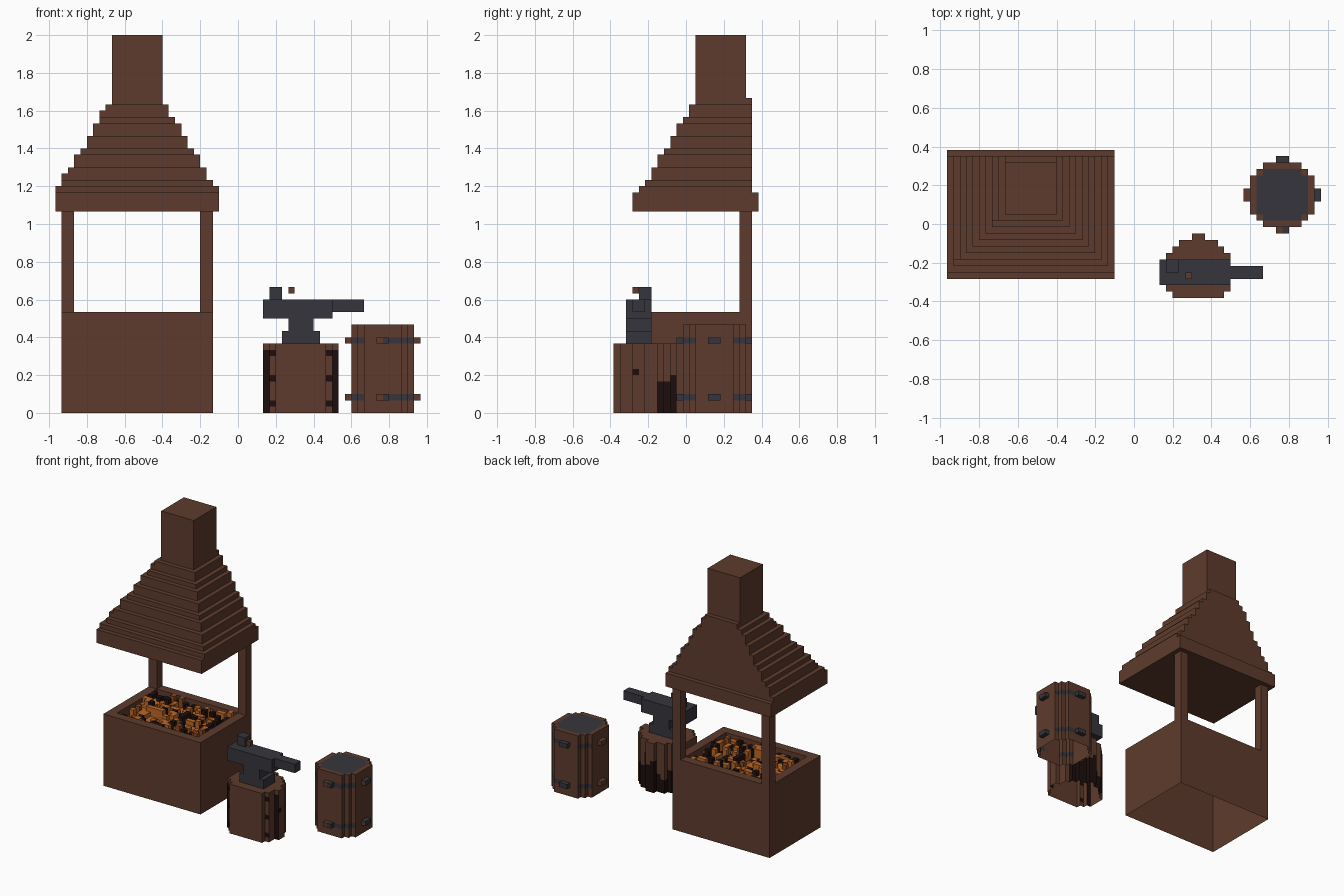
import bpy, bmesh, math, random

if "Cube" in bpy.data.objects:
    bpy.data.objects.remove(bpy.data.objects["Cube"])

random.seed(7)
U = 1 / 30                       # size of one block
OX, OY = -0.967, -0.383          # corner of the block grid

COLOURS = {
    "brown": (0.112, 0.044, 0.026),
    "iron": (0.037, 0.036, 0.045),
    "dark_bark": (0.012, 0.004, 0.004),
    "orange_ember": (0.52, 0.14, 0.02),
    "dull_ember": (0.26, 0.065, 0.015),
    "charcoal": (0.014, 0.006, 0.006),
}
NAMES = list(COLOURS)
MATS = []
for name, rgb in COLOURS.items():
    m = bpy.data.materials.new(name)
    m.diffuse_color = (*rgb, 1)
    m.use_nodes = True
    m.node_tree.nodes["Principled BSDF"].inputs["Base Color"].default_value = m.diffuse_color
    MATS.append(m)


def block(x0, x1, y0, y1, z0, z1):
    return {(i, j, k) for i in range(x0, x1) for j in range(y0, y1) for k in range(z0, z1)}


def rows(extents, y0, z0, z1):
    """Stack of x ranges, one per row of y, extruded upwards."""
    cells = set()
    for n, (a, b) in enumerate(extents):
        cells |= block(a, b, y0 + n, y0 + n + 1, z0, z1)
    return cells


def build(name, cells, paint):
    """Skin a set of blocks; paint(cell, axis, sign) names the colour of each face."""
    bm = bmesh.new()
    verts = {}

    def vert(p):
        if p not in verts:
            verts[p] = bm.verts.new((OX + p[0] * U, OY + p[1] * U, p[2] * U))
        return verts[p]

    for c in sorted(cells):
        for axis in range(3):
            for sign in (-1, 1):
                near = list(c)
                near[axis] += sign
                if tuple(near) in cells or near[2] < 0:   # undersides on the ground stay open
                    continue
                quad = []
                for du, dv in ((0, 0), (1, 0), (1, 1), (0, 1)):
                    p = list(c)
                    p[axis] += sign > 0
                    p[(axis + 1) % 3] += du
                    p[(axis + 2) % 3] += dv
                    quad.append(vert(tuple(p)))
                f = bm.faces.new(quad if sign > 0 else quad[::-1])
                f.material_index = NAMES.index(paint(c, axis, sign))
    # merge flat areas of one colour
    bmesh.ops.dissolve_limit(bm, angle_limit=math.radians(1), verts=bm.verts[:],
                             edges=bm.edges[:], delimit={'MATERIAL'})
    me = bpy.data.meshes.new(name)
    bm.to_mesh(me)
    bm.free()
    for m in MATS:
        me.materials.append(m)
    ob = bpy.data.objects.new(name, me)
    bpy.context.collection.objects.link(ob)
    return ob


def plain(colour):
    return lambda c, axis, sign: colour


# Forge: box with a recessed tray and two rear posts
forge = block(1, 25, 4, 22, 0, 16) - block(3, 23, 6, 20, 13, 16)
forge |= block(1, 3, 20, 22, 16, 32) | block(23, 25, 20, 22, 16, 32)
build("forge_base", forge, plain("brown"))

# Coals: uneven columns, glowing mostly in the middle
coals, glow = set(), {}
for i in range(3, 23):
    for j in range(6, 20):
        top = random.choice((14, 14, 15, 15, 16))
        coals |= block(i, i + 1, j, j + 1, 13, top)
        edge = min(i - 3, 22 - i, j - 6, 19 - j)
        hot = 0.3 if edge == 0 else 0.6
        r = random.random()
        glow[i, j] = "orange_ember" if r < hot else "dull_ember" if r < hot + 0.12 else "charcoal"
build("coals", coals, lambda c, axis, sign: glow[c[0], c[1]])

# Hood: stepped on three sides, straight at the back, then the chimney
LEFT = (36, 38, 39, 41, 42, 44, 46, 48, 49)
RIGHT = (36, 37, 39, 41, 42, 44, 46, 47, 49)
FRONT = (35, 36, 37, 39, 41, 42, 44, 46, 47, 49)
hood = block(0, 26, 3, 23, 32, 35)
for k in range(35, 49):
    x0, x1, y0 = (sum(t <= k for t in side) for side in (LEFT, RIGHT, FRONT))
    hood |= block(x0, 26 - x1, 3 + y0, 22, k, k + 1)
hood |= block(9, 17, 13, 21, 49, 60) | block(9, 17, 21, 22, 49, 50)
build("hood_and_chimney", hood, plain("brown"))

# Stump: round log with charred strips
STUMP = ((35, 43), (34, 44), (33, 44), (33, 45), (33, 45),
         (33, 44), (34, 44), (35, 43), (36, 42), (38, 40))
burn = {(i, j): random.randint(3, 8) for i in range(33, 45) for j in range(10)}


def stump_paint(c, axis, sign):
    i, j, k = c
    if axis == 2:
        return "brown"
    if axis == 1 and sign < 0 and (i in (33, 44) or (i in (34, 43) and k % 4 == 1)):
        return "dark_bark" if k < 10 else "brown"
    if j >= 7 and k < burn[i, j]:
        return "dark_bark"
    if (i, j, k) == (44, 3, 6):
        return "dark_bark"
    return "brown"


build("stump", rows(STUMP, 0, 0, 11), stump_paint)

# Anvil: foot, waist, body, horn and upright stub
anvil = (block(36, 42, 2, 6, 11, 13) | block(37, 41, 2, 6, 13, 15) | block(33, 44, 2, 6, 15, 18)
         | block(44, 49, 3, 5, 16, 18) | block(34, 36, 4, 6, 18, 20))
build("anvil", anvil, plain("iron"))
build("small_block", block(37, 38, 3, 4, 19, 20), plain("brown"))

# Barrel: eight-sided body, iron lid and bands, studs on four sides
BARREL = [(49, 55), (48, 56)] + [(47, 57)] * 6 + [(48, 56), (49, 55)]
LID = [(49, 55)] + [(48, 56)] * 6 + [(49, 55)]
lid = rows(LID, 12, 13, 14)


def barrel_paint(c, axis, sign):
    i, j, k = c
    if axis == 2:
        return "iron" if c in lid else "brown"
    if k in (2, 11):
        if axis == 1 and (i < 49 or i > 52):
            return "iron"
        if axis == 0 and (j < 13 or j > 18):
            return "iron"
    return "brown"


def stud_paint(c, axis, sign):
    i, j, k = c
    if i == 46 or (i == 51 and j == 10):
        return "brown"
    if i == 57 and axis == 1 and sign < 0:
        return "brown"
    return "iron"


build("barrel", rows(BARREL, 11, 0, 14), barrel_paint)
studs = set()
for k in (2, 11):
    studs |= block(46, 47, 15, 17, k, k + 1) | block(57, 58, 15, 17, k, k + 1)
    studs |= block(51, 53, 10, 11, k, k + 1) | block(51, 53, 21, 22, k, k + 1)
build("barrel_studs", studs, stud_paint)
